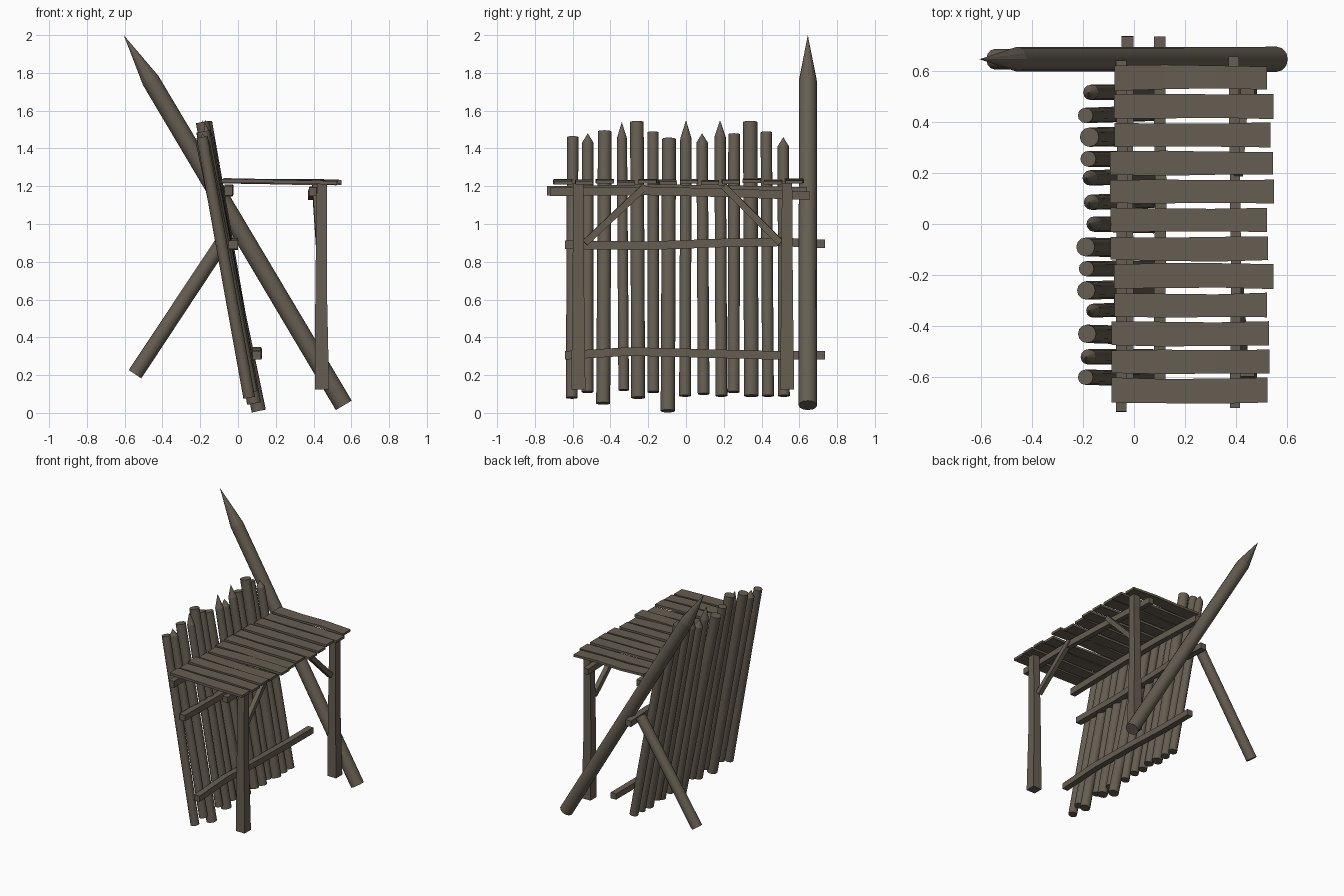
import bpy, bmesh, math, random
from mathutils import Vector

cube = bpy.data.objects.get("Cube")
if cube:
    bpy.data.objects.remove(cube)
random.seed(4)

wood = bpy.data.materials.new("weathered_wood")
wood.use_nodes = True
COLOUR = (0.13, 0.11, 0.082, 1)
wood.diffuse_color = COLOUR
wood.node_tree.nodes["Principled BSDF"].inputs["Base Color"].default_value = COLOUR
wood.node_tree.nodes["Principled BSDF"].inputs["Roughness"].default_value = 0.9


def sweep(name, path, outline, scales, smooth=False, tip=None):
    """Loft an outline along a path; tip closes the far end in a point."""
    path = [Vector(p) for p in path]
    axis = (path[-1] - path[0]).normalized()
    ref = Vector((0, 1, 0)) if abs(axis.z) > 0.8 else Vector((0, 0, 1))
    side = axis.cross(ref).normalized()
    up = side.cross(axis)
    bm = bmesh.new()
    rings = [[bm.verts.new(p + (side * u + up * v) * s) for u, v in outline]
             for p, s in zip(path, scales)]
    n = len(outline)
    for a, b in zip(rings, rings[1:]):
        for i in range(n):
            j = (i + 1) % n
            bm.faces.new((a[i], a[j], b[j], b[i])).smooth = smooth
    bm.faces.new(rings[0])
    if tip is None:
        bm.faces.new(rings[-1])
    else:
        point = bm.verts.new(tip)
        for i in range(n):
            bm.faces.new((rings[-1][i], rings[-1][(i + 1) % n], point))
    bmesh.ops.recalc_face_normals(bm, faces=bm.faces)
    mesh = bpy.data.meshes.new(name)
    bm.to_mesh(mesh)
    bm.free()
    mesh.materials.append(wood)
    obj = bpy.data.objects.new(name, mesh)
    bpy.context.collection.objects.link(obj)
    return obj


def log(name, a, b, radius, point=0.0, sides=12):
    """Round pole from a to b; point is the length of its sharpened end."""
    a, b = Vector(a), Vector(b)
    end = b - (b - a).normalized() * point
    ring = [(radius * math.cos(math.tau * i / sides), radius * math.sin(math.tau * i / sides))
            for i in range(sides)]
    return sweep(name, [a, end], ring, [1, 0.97], True, b if point else None)


def beam(name, path, width, height, scales=None):
    """Rough squared timber along a path."""
    w, h = width / 2, height / 2
    return sweep(name, path, [(-w, -h), (w, -h), (w, h), (-w, h)], scales or [1] * len(path))


# Leaning palisade: y, bottom z, top z, radius, sharpened length
stakes = [
    (-0.60, 0.08, 1.46, 0.031, 0), (-0.52, 0.11, 1.48, 0.031, 0.05),
    (-0.43, 0.05, 1.49, 0.037, 0), (-0.34, 0.12, 1.54, 0.028, 0.09),
    (-0.26, 0.08, 1.54, 0.037, 0), (-0.175, 0.11, 1.485, 0.031, 0),
    (-0.09, 0.01, 1.45, 0.038, 0), (0.0, 0.09, 1.55, 0.031, 0.10),
    (0.085, 0.10, 1.48, 0.031, 0.05), (0.18, 0.09, 1.55, 0.031, 0.09),
    (0.255, 0.11, 1.475, 0.032, 0), (0.34, 0.09, 1.54, 0.039, 0),
    (0.425, 0.09, 1.485, 0.031, 0), (0.515, 0.09, 1.46, 0.031, 0.05)]
for i, (y, low, high, r, point) in enumerate(stakes):
    foot_x = 0.085 - 0.19 * (low - 0.05) if low > 0.02 else 0.11
    log(f"stake_{i + 1}", (foot_x - 0.02 * (i == 0), y + random.uniform(-0.01, 0.012), low),
        (-0.18 + random.uniform(-0.012, 0.008), y, high), r, point)

# Great sharpened pole and the prop crossing it
log("great_pole", (0.56, 0.645, 0.04), (-0.605, 0.645, 2.0), 0.049, 0.28)
log("pole_prop", (-0.545, 0.645, 0.205), (-0.065, 0.645, 0.93), 0.04)

# Rails behind the palisade
beam("lower_rail", [(0.10, -0.64, 0.305), (0.10, -0.3, 0.325), (0.105, 0.1, 0.315),
                    (0.10, 0.45, 0.305), (0.10, 0.735, 0.305)], 0.045, 0.045)
beam("upper_rail", [(-0.025, -0.64, 0.89), (-0.025, -0.2, 0.885), (-0.03, 0.2, 0.9),
                    (-0.025, 0.5, 0.905), (-0.025, 0.735, 0.895)], 0.048, 0.045)

# Beams carrying the deck
beam("inner_deck_beam", [(-0.05, -0.735, 1.175), (-0.05, -0.2, 1.185),
                         (-0.045, 0.2, 1.18), (-0.05, 0.64, 1.17)], 0.042, 0.05)
beam("outer_deck_beam", [(0.395, -0.72, 1.17), (0.4, -0.2, 1.175),
                         (0.395, 0.2, 1.165), (0.39, 0.655, 1.15)], 0.04, 0.045)

# Posts with knee braces
for side, y, brace_y in (("front", -0.57, -0.215), ("back", 0.535, 0.2)):
    beam(f"{side}_post", [(0.445, y, 0.125), (0.44, y, 0.65), (0.445, y, 1.215)],
         0.07, 0.07, [1.07, 0.88, 0.78])
    inner = y + math.copysign(0.035, -y)
    beam(f"{side}_knee_brace", [(0.43, inner, 0.90), (0.41, brace_y, 1.2)], 0.035, 0.036)

# Uneven deck planks
for i in range(12):
    y = -0.65 + i * 0.111
    left = random.uniform(-0.1, -0.075)
    right = random.uniform(0.518, 0.548)
    z = 1.222 + random.uniform(-0.004, 0.006)
    bow = random.uniform(-0.006, 0.006)
    path = [(left + (right - left) * t, y + bow * math.sin(math.pi * t),
             z + 0.006 * (0.5 - t) + random.uniform(-0.004, 0.004)) for t in (0, 0.33, 0.66, 1)]
    beam(f"deck_plank_{i + 1}", path, 0.094, 0.018,
         [random.uniform(0.94, 1.06) for _ in path])
